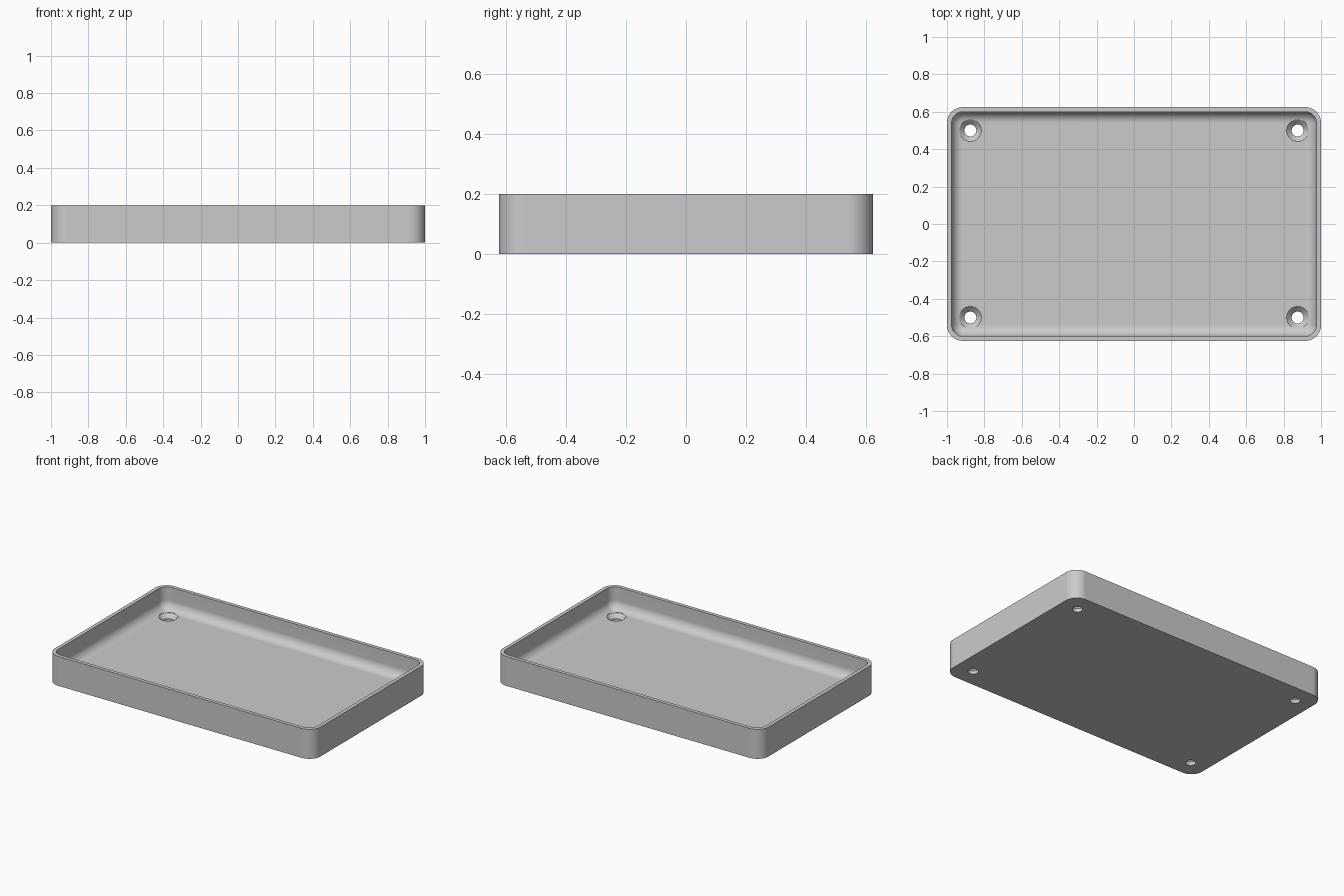
import bpy, bmesh, math

cube = bpy.data.objects.get("Cube")
if cube:
    bpy.data.objects.remove(cube, do_unlink=True)

# Overall sizes
HALF_X, HALF_Y, HEIGHT = 1.0, 0.625, 0.2
WALL, FLOOR, FILLET, CORNER = 0.025, 0.05, 0.06, 0.085
HOLE_X, HOLE_Y, HOLE_R, SINK_R = 0.875, 0.5, 0.032, 0.059

grey = bpy.data.materials.new("light grey")
grey.use_nodes = True
colour = (0.6, 0.6, 0.6, 1)
grey.diffuse_color = colour
grey.node_tree.nodes["Principled BSDF"].inputs["Base Color"].default_value = colour


def rounded_ring(bm, inset, z, steps=12):
    """Rounded rectangle of vertices, shrunk by inset."""
    r = CORNER - inset
    ring = []
    for i, (sx, sy) in enumerate([(1, 1), (-1, 1), (-1, -1), (1, -1)]):
        for k in range(steps + 1):
            a = math.pi / 2 * (i + k / steps)
            ring.append(bm.verts.new((sx * (HALF_X - CORNER) + r * math.cos(a),
                                      sy * (HALF_Y - CORNER) + r * math.sin(a), z)))
    return ring


def circle_ring(bm, radius, z, steps=40):
    return [bm.verts.new((radius * math.cos(2 * math.pi * k / steps),
                          radius * math.sin(2 * math.pi * k / steps), z))
            for k in range(steps)]


def skin(bm, rings):
    """Closed solid through a stack of rings."""
    for a, b in zip(rings, rings[1:]):
        for k in range(len(a)):
            n = (k + 1) % len(a)
            bm.faces.new((a[k], a[n], b[n], b[k]))
    bm.faces.new(rings[0])
    bm.faces.new(rings[-1])
    bmesh.ops.recalc_face_normals(bm, faces=bm.faces)


def make_object(name, bm):
    mesh = bpy.data.meshes.new(name)
    bm.to_mesh(mesh)
    bm.free()
    mesh.materials.append(grey)
    obj = bpy.data.objects.new(name, mesh)
    bpy.context.collection.objects.link(obj)
    return obj


# Tray: outer wall, rim, inner wall, rounded inner edge and floor
bm = bmesh.new()
levels = [(0, 0), (0, HEIGHT), (WALL, HEIGHT)]
for k in range(11):
    a = math.pi / 2 * k / 10
    levels.append((WALL + FILLET * (1 - math.cos(a)) * 0.98,
                   FLOOR + FILLET * (1 - math.sin(a))))
skin(bm, [rounded_ring(bm, inset, z) for inset, z in levels])
tray = make_object("tray", bm)

# Countersunk screw holes through the floor in each corner
bpy.context.view_layer.objects.active = tray
tray.select_set(True)
for sx in (-1, 1):
    for sy in (-1, 1):
        bm = bmesh.new()
        skin(bm, [circle_ring(bm, r, z) for r, z in
                  [(HOLE_R, -0.05), (HOLE_R, FLOOR - (SINK_R - HOLE_R)),
                   (SINK_R, FLOOR), (SINK_R, HEIGHT)]])
        cutter = make_object("screw_hole_cutter", bm)
        cutter.location = (sx * HOLE_X, sy * HOLE_Y, 0)
        cutter.hide_render = True
        bpy.context.view_layer.update()
        cut = tray.modifiers.new("screw hole", 'BOOLEAN')
        cut.object = cutter
        cut.operation = 'DIFFERENCE'
        cut.solver = 'EXACT'
        bpy.ops.object.modifier_apply(modifier=cut.name)
        bpy.data.objects.remove(cutter, do_unlink=True)

# Smooth curves, sharp rims, flat floor
bpy.ops.object.shade_smooth_by_angle(angle=math.radians(30))
weighted = tray.modifiers.new("flat floor", 'WEIGHTED_NORMAL')
weighted.keep_sharp = True
